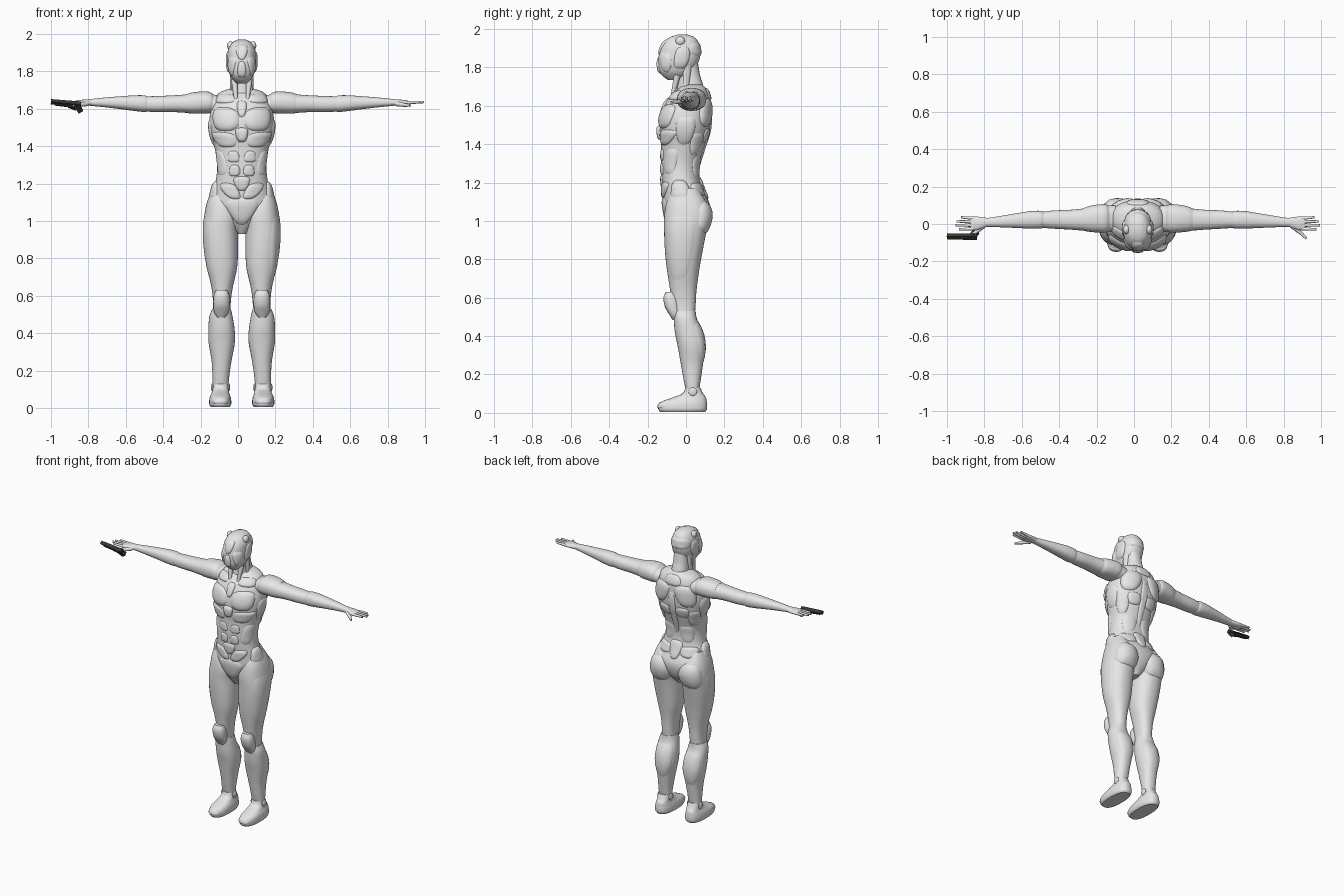
import bpy, bmesh
from math import sin, cos, pi, radians
from mathutils import Vector

cube = bpy.data.objects.get("Cube")
if cube:
    bpy.data.objects.remove(cube)

SHIFT = 0.02   # the body's middle sits a little to +x
made = []


def material(name, rgb):
    m = bpy.data.materials.new(name)
    m.use_nodes = True
    m.diffuse_color = (*rgb, 1)
    m.node_tree.nodes["Principled BSDF"].inputs["Base Color"].default_value = (*rgb, 1)
    return m


GREY = material("light_grey", (0.8, 0.8, 0.8))
BLACK = material("gun_black", (0.04, 0.04, 0.04))


def finish(name, bm, side=1, mat=GREY):
    for v in bm.verts:
        v.co.x = v.co.x * side + SHIFT
    bmesh.ops.recalc_face_normals(bm, faces=bm.faces)
    me = bpy.data.meshes.new(name)
    bm.to_mesh(me)
    bm.free()
    me.materials.append(mat)
    ob = bpy.data.objects.new(name, me)
    bpy.context.collection.objects.link(ob)
    made.append(ob)


class Surface:
    """Smooth tube through rings (t, centre u, half width u, v front, v back)."""

    def __init__(self, rings, along="z", power=0.88):
        self.r = sorted(rings)
        self.along, self.power = along, power

    def ring(self, t):
        r = self.r
        i = 0
        while i < len(r) - 2 and t > r[i + 1][0]:
            i += 1
        a, b = r[i], r[i + 1]
        p, n = r[max(i - 1, 0)], r[min(i + 2, len(r) - 1)]
        h = b[0] - a[0]
        s = min(max((t - a[0]) / h, 0), 1)
        out = []
        for k in range(1, 5):
            m0 = (b[k] - p[k]) / (b[0] - p[0]) * h
            m1 = (n[k] - a[k]) / (n[0] - a[0]) * h
            out.append(a[k] + s * m0 + s * s * (3 * (b[k] - a[k]) - 2 * m0 - m1)
                       + s ** 3 * (2 * (a[k] - b[k]) + m0 + m1))
        return out

    def place(self, t, u, v):
        return Vector((u, v, t)) if self.along == "z" else Vector((t, v, u))

    def at(self, t, a):
        cu, hu, v0, v1 = self.ring(t)
        s, c = sin(a), cos(a)
        pw = lambda x: abs(x) ** self.power * (1 if x > 0 else -1)
        return self.place(t, cu + hu * pw(s), (v0 + v1) / 2 - (v1 - v0) / 2 * pw(c))

    def normal(self, t, a):
        e = 0.004
        n = (self.at(t, a + 0.05) - self.at(t, a - 0.05)).cross(self.at(t + e, a) - self.at(t - e, a))
        cu, hu, v0, v1 = self.ring(t)
        n.normalize()
        return -n if n.dot(self.at(t, a) - self.place(t, cu, (v0 + v1) / 2)) < 0 else n

    def build(self, name, side=1, rows=40, cols=40):
        t0, t1 = self.r[0][0], self.r[-1][0]
        bm = bmesh.new()
        grid = [[bm.verts.new(self.at(t0 + (t1 - t0) * i / rows, 2 * pi * j / cols))
                 for j in range(cols)] for i in range(rows + 1)]
        for lo, hi in zip(grid, grid[1:]):
            for j in range(cols):
                k = (j + 1) % cols
                bm.faces.new((lo[j], lo[k], hi[k], hi[j]))
        bm.faces.new(grid[0])
        bm.faces.new(grid[-1])
        finish(name, bm, side)

    def plate(self, name, deg, t, wide, high, thick=0.01, skew=0, side=1, taper=0):
        """Raised rounded armour panel that follows the surface."""
        bm = bmesh.new()
        n, loops = 36, []
        mid = bm.verts.new(self.at(t, radians(deg)) + self.normal(t, radians(deg)) * thick)
        for f in (0.35, 0.65, 0.85, 0.95, 1):
            row = []
            for j in range(n):
                x, y = (abs(q) ** 0.7 * (1 if q > 0 else -1) * f
                        for q in (cos(2 * pi * j / n), sin(2 * pi * j / n)))
                a = radians(deg + wide * x * (1 + taper * y) + skew * y)
                tt = t + high * y
                row.append(bm.verts.new(self.at(tt, a) + self.normal(tt, a)
                                        * (thick * (1 - f ** 6) - 0.003 * f ** 6)))
            loops.append(row)
        for j in range(n):
            k = (j + 1) % n
            bm.faces.new((mid, loops[0][j], loops[0][k]))
            for lo, hi in zip(loops, loops[1:]):
                bm.faces.new((lo[j], hi[j], hi[k], lo[k]))
        finish(name, bm, side)


def ball(name, at, size, side=1):
    bm = bmesh.new()
    bmesh.ops.create_uvsphere(bm, u_segments=24, v_segments=14, radius=1)
    for v in bm.verts:
        v.co = Vector([c * s + o for c, s, o in zip(v.co, size, at)])
    finish(name, bm, side)


def rod(name, a, b, r0, r1, side=1, mat=GREY, sides=12, squash=1):
    a, b = Vector(a), Vector(b)
    bm = bmesh.new()
    bmesh.ops.create_cone(bm, segments=sides, cap_ends=True, radius1=r0, radius2=r1, depth=(b - a).length)
    turn = (b - a).to_track_quat("Z", "Y")
    for v in bm.verts:
        v.co.x *= squash
        v.co = turn @ v.co + (a + b) / 2
    finish(name, bm, side, mat)


# Torso and head
torso = Surface([(1.71, 0, .055, -.015, .085), (1.69, 0, .115, -.04, .105), (1.64, 0, .15, -.09, .125),
                 (1.55, 0, .172, -.132, .13), (1.47, 0, .168, -.137, .122), (1.40, 0, .147, -.13, .1),
                 (1.30, 0, .132, -.13, .072), (1.22, 0, .138, -.127, .072), (1.16, 0, .155, -.122, .09),
                 (1.08, 0, .165, -.118, .125), (1.0, 0, .1, -.1, .11), (.93, 0, .025, -.06, .06)])
torso.build("torso", rows=70, cols=56)
neck = Surface([(1.62, 0, .06, -.06, .09), (1.7, 0, .055, -.045, .09), (1.76, 0, .05, -.04, .073),
                (1.84, 0, .05, -.05, .06)])
neck.build("neck")
head = Surface([(1.97, 0, .02, -.045, .01), (1.957, 0, .048, -.085, .045), (1.92, 0, .071, -.122, .068),
                (1.87, 0, .077, -.14, .075), (1.82, 0, .075, -.145, .062), (1.78, 0, .063, -.14, .035),
                (1.755, 0, .046, -.122, .01), (1.735, 0, .025, -.095, -.04)])
head.build("head", rows=48)
head.plate("brow_crest", 0, 1.905, 22, .045, .007, taper=.5)
head.plate("muzzle", 0, 1.81, 16, .045, .008, taper=-.3)
head.plate("skull_back", 180, 1.895, 75, .038, .005)

# Left and right torso panels: name, angle, height, half angle, half height, thickness, skew, taper
torso_panels = [
    ("pectoral", 33, 1.545, 30, .065, .013, 4, .1),
    ("lower_chest", 38, 1.435, 31, .042, .009, 8, .2),
    ("upper_abdomen", 17, 1.345, 14, .032, .006, 0, -.2),
    ("middle_abdomen", 15, 1.27, 13, .032, .007, 0, -.1),
    ("oblique", 58, 1.31, 24, .07, .006, 6, 0),
    ("groin", 22, 1.16, 18, .045, .01, 14, .4),
    ("hip_guard", 82, 1.16, 26, .055, .014, 4, -.2),
    ("side_rib", 92, 1.47, 20, .075, .008, 0, .2),
    ("shoulder_blade", 146, 1.565, 27, .075, .014, 3, .2),
    ("upper_back", 158, 1.445, 18, .04, .008, 0, 0),
    ("back_side", 125, 1.40, 20, .06, .007, 0, .2),
    ("lumbar", 150, 1.28, 24, .06, .006, 0, .2),
    ("rear_belt", 142, 1.165, 30, .035, .009, 0, .1)]
leg = Surface([(1.17, .115, .045, -.07, .06), (1.1, .11, .076, -.1, .105), (1.03, .106, .094, -.113, .128),
               (.95, .113, .093, -.114, .108), (.85, .11, .09, -.11, .088), (.75, .105, .08, -.1, .07),
               (.64, .105, .056, -.083, .055), (.56, .106, .047, -.073, .05), (.5, .108, .048, -.06, .045)])
shin = Surface([(.53, .108, .05, -.066, .05), (.49, .111, .062, -.064, .057), (.42, .108, .07, -.058, .088),
                (.35, .107, .07, -.044, .1), (.25, .108, .053, -.026, .088), (.16, .112, .044, -.01, .075),
                (.115, .113, .042, 0, .068), (.1, .113, .04, .002, .066)])
foot = Surface([(.005, .115, .05, -.135, .1), (.018, .115, .058, -.144, .108), (.04, .115, .059, -.143, .11),
                (.06, .115, .055, -.125, .108), (.08, .114, .047, -.07, .104), (.1, .113, .043, -.02, .09),
                (.13, .113, .04, -.002, .075)], power=.8)
arm = Surface([(.12, 1.62, .05, -.04, .1), (.2, 1.632, .052, -.038, .097), (.28, 1.628, .05, -.036, .084),
               (.36, 1.627, .045, -.03, .076), (.45, 1.625, .043, -.025, .072), (.52, 1.626, .04, -.02, .064)], "x")
forearm = Surface([(.5, 1.626, .038, -.018, .062), (.515, 1.627, .044, -.024, .07), (.57, 1.63, .042, -.025, .069),
                   (.63, 1.632, .036, -.022, .06), (.72, 1.634, .027, -.018, .045), (.8, 1.634, .019, -.015, .033),
                   (.83, 1.634, .016, -.014, .032)], "x")
shoulder = Surface([(.14, 1.632, .035, -.03, .085), (.17, 1.633, .056, -.045, .104), (.22, 1.633, .059, -.045, .103),
                    (.27, 1.63, .056, -.04, .093), (.295, 1.628, .05, -.034, .082)], "x")
palm = Surface([(.8, 1.634, .016, -.014, .032), (.83, 1.634, .016, -.022, .036), (.865, 1.633, .014, -.033, .04),
                (.895, 1.632, .01, -.032, .038)], "x")

for side, label in ((1, "left"), (-1, "right")):
    for part, deg, t, wide, high, thick, skew, taper in torso_panels:
        torso.plate(f"{label}_{part}", deg, t, wide, high, thick, skew, side, taper)
    for part, surf in (("thigh", leg), ("shin", shin), ("foot", foot), ("upper_arm", arm),
                       ("forearm", forearm), ("shoulder_cap", shoulder), ("palm", palm)):
        surf.build(f"{label}_{part}", side)

    # Leg armour
    leg.plate(f"{label}_buttock", 178, 1.02, 62, .085, .012, 0, side)
    leg.plate(f"{label}_outer_thigh", 70, .86, 50, .19, .003, 0, side, .1)
    shin.plate(f"{label}_calf", 180, .37, 70, .12, .004, 0, side, .2)
    knee = Surface([(.63, .108, .03, -.105, -.06), (.6, .108, .042, -.117, -.04), (.55, .108, .044, -.109, -.03),
                    (.51, .109, .038, -.086, -.03), (.485, .11, .022, -.07, -.035)])
    knee.build(f"{label}_kneecap", side, 16, 28)
    for x in (.07, .156):
        ball(f"{label}_ankle_joint", (x, .035, .11), (.008, .022, .022), side)
    foot.plate(f"{label}_toe_cap", 0, .04, 50, .018, .004, 0, side)

    # Head side details
    ball(f"{label}_ear_cap", (.06, -.03, 1.937), (.018, .025, .024), side)
    head.plate(f"{label}_mask_cheek", 50, 1.825, 24, .055, .006, -10, side, .3)
    head.plate(f"{label}_ear_guard", 98, 1.85, 20, .06, .008, 0, side)
    rod(f"{label}_neck_strap", (.05, .01, 1.85), (.052, -.005, 1.64), .024, .014, side, squash=.6)
    rod(f"{label}_throat_cord", (.04, -.045, 1.76), (.03, -.075, 1.63), .018, .008, side)
    torso.plate(f"{label}_collar", 40, 1.655, 30, .025, .008, 0, side)

    # Fingers and thumb
    for y, tip in ((.031, .945), (.012, .968), (-.006, .974), (-.025, .955)):
        rod(f"{label}_finger", (.88, y, 1.633), (tip, y * 1.15, 1.636), .0095, .006, side)
    rod(f"{label}_thumb_base", (.825, -.01, 1.628), (.87, -.046, 1.62), .014, .01, side)
    rod(f"{label}_thumb_tip", (.868, -.044, 1.62), (.902, -.078, 1.618), .01, .006, side)

# Centre panels
torso.plate("chest_badge", 0, 1.46, 9, .04, .017, taper=.2)
torso.plate("breastbone", 0, 1.6, 7, .045, .01, taper=.4)
torso.plate("navel_plate", 0, 1.2, 14, .04, .008, taper=.5)
torso.plate("crotch_guard", 0, 1.05, 28, .075, .008, taper=.3)
torso.plate("spine", 180, 1.43, 7, .16, .008)
torso.plate("tail_plate", 180, 1.17, 14, .06, .012, taper=.5)
torso.plate("nape_plate", 180, 1.66, 22, .035, .008)

# Pistol by the right hand
rod("pistol_slide", (-.86, -.068, 1.622), (-1.02, -.066, 1.638), .017, .014, mat=BLACK, sides=4, squash=1.1)
rod("pistol_barrel", (-.87, -.066, 1.612), (-1.0, -.066, 1.626), .011, .009, mat=BLACK, sides=8)
rod("pistol_grip", (-.885, -.066, 1.622), (-.862, -.04, 1.588), .02, .02, mat=BLACK, sides=4)
rod("pistol_guard", (-.925, -.068, 1.613), (-.885, -.055, 1.597), .008, .008, mat=BLACK, sides=6)

bpy.ops.object.select_all(action="DESELECT")
for ob in made:
    ob.select_set(True)
bpy.context.view_layer.objects.active = made[0]
bpy.ops.object.shade_smooth_by_angle(angle=radians(40))
